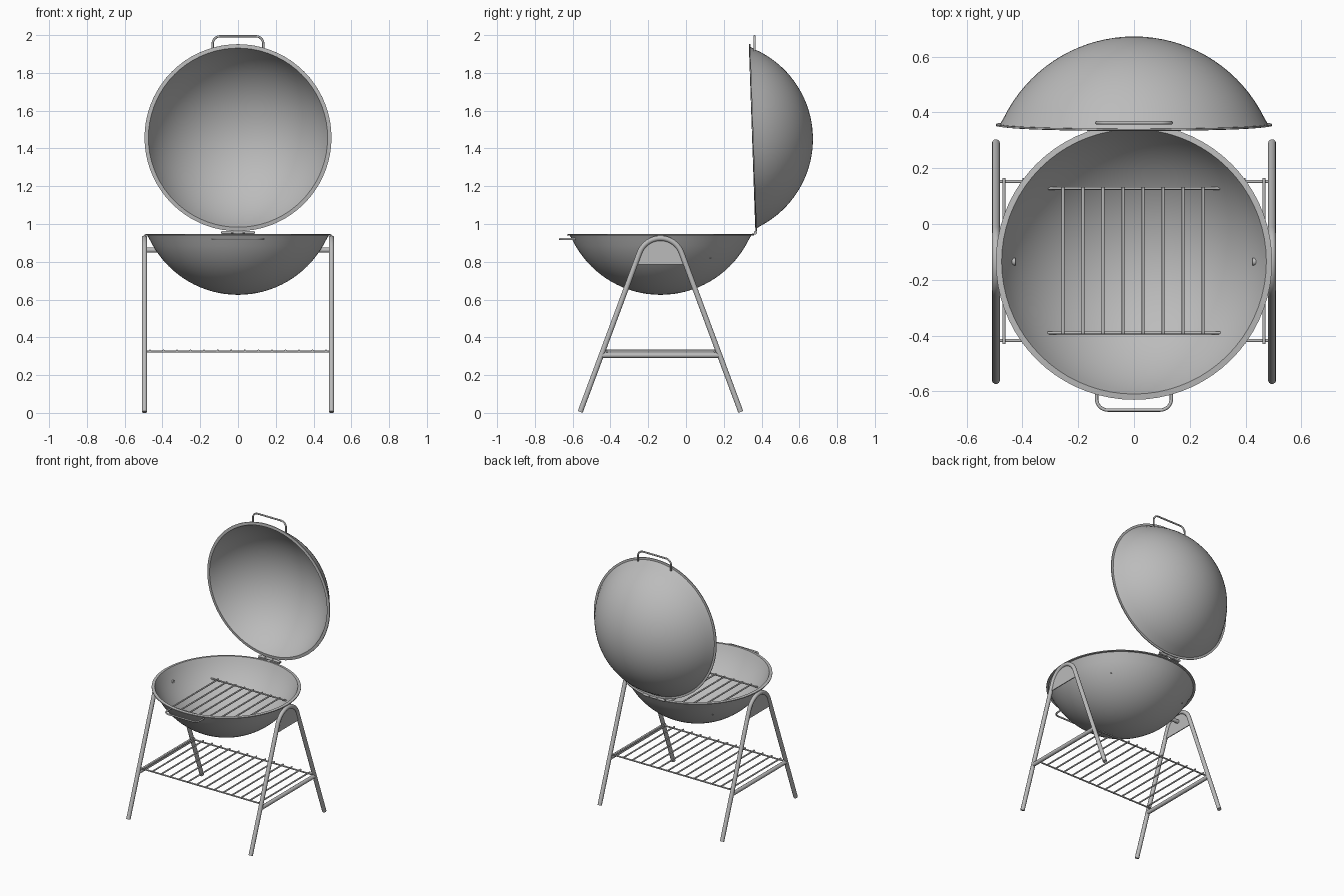
import bpy, bmesh
from math import sin, cos, sqrt, radians, pi
from mathutils import Vector, Matrix

cube = bpy.data.objects.get("Cube")
if cube:
    bpy.data.objects.remove(cube)

steel = bpy.data.materials.new("grey_steel")
steel.use_nodes = True
GREY = (0.5, 0.5, 0.5, 1)
steel.diffuse_color = GREY
steel.node_tree.nodes["Principled BSDF"].inputs["Base Color"].default_value = GREY

CY = -0.135       # depth position of bowl and leg centre
RIM_Z = 0.945     # bowl rim height
LEG_X = 0.495


def finish(obj):
    obj.data.materials.clear()
    obj.data.materials.append(steel)
    bpy.ops.object.select_all(action='DESELECT')
    obj.select_set(True)
    bpy.context.view_layer.objects.active = obj
    bpy.ops.object.shade_smooth_by_angle(angle=radians(40))
    return obj


def from_bmesh(name, bm):
    bmesh.ops.recalc_face_normals(bm, faces=bm.faces)
    mesh = bpy.data.meshes.new(name)
    bm.to_mesh(mesh)
    bm.free()
    obj = bpy.data.objects.new(name, mesh)
    bpy.context.collection.objects.link(obj)
    return finish(obj)


def tubes(name, paths, radius):
    """Round capped tubes along one or more point paths."""
    curve = bpy.data.curves.new(name, 'CURVE')
    curve.dimensions = '3D'
    curve.bevel_depth = radius
    curve.bevel_resolution = 3
    curve.use_fill_caps = True
    for path in paths:
        spline = curve.splines.new('POLY')
        spline.points.add(len(path) - 1)
        for point, co in zip(spline.points, path):
            point.co = (*co, 1)
    obj = bpy.data.objects.new(name, curve)
    bpy.context.collection.objects.link(obj)
    bpy.ops.object.select_all(action='DESELECT')
    obj.select_set(True)
    bpy.context.view_layer.objects.active = obj
    bpy.ops.object.convert(target='MESH')
    return finish(bpy.context.object)


def arc(cx, cy, r, start, end, steps):
    angles = [radians(start + (end - start) * i / steps) for i in range(steps + 1)]
    return [(cx + r * cos(a), cy + r * sin(a)) for a in angles]


def shell(name, matrix):
    """Thin spherical bowl with a flat lip, opening along local +z."""
    radius, depth, wall, steps = 0.48, 0.32, 0.006, 18
    ball = (radius ** 2 + depth ** 2) / (2 * depth)
    zc = ball - depth
    low = -90
    high = -math_angle(zc, ball)
    outer = arc(0, zc, ball, low, high, steps)
    inner = arc(0, zc, ball - wall, high, low, steps)
    profile = outer[:-1] + [(radius, -wall), (LEG_X, -wall), (LEG_X, 0)] + inner
    bm = bmesh.new()
    verts = [bm.verts.new((max(r, 0), 0, z)) for r, z in profile]
    edges = [bm.edges.new(pair) for pair in zip(verts, verts[1:])]
    bmesh.ops.spin(bm, geom=verts + edges, axis=(0, 0, 1), cent=(0, 0, 0),
                   steps=72, angle=2 * pi, use_duplicate=False)
    bmesh.ops.remove_doubles(bm, verts=bm.verts, dist=0.0002)
    bm.transform(matrix)
    return from_bmesh(name, bm)


def math_angle(height, ball):
    return Vector((sqrt(ball ** 2 - height ** 2), height)).angle(Vector((1, 0))) * 180 / pi


# Bowl and opened lid share one shell
shell("bowl", Matrix.Translation((0, CY, RIM_Z)))
shell("lid", Matrix.Translation((0, 0.352, 1.457)) @ Matrix.Rotation(radians(92), 4, 'X'))

# Handles: U shape in (x, outward distance)
W, R = 0.134, 0.04


def handle(reach):
    right = [(W, 0)] + arc(W - R, reach - R, R, 0, 90, 8)
    return right + [(-x, d) for x, d in reversed(right)]


tubes("bowl_handle", [[(x, -0.585 - d, 0.92) for x, d in handle(0.082)]], 0.006)
tubes("lid_handle", [[(x, 0.363, 1.915 + d) for x, d in handle(0.079)]], 0.006)

# Hinge: barrel knuckles with a leaf on each shell
tubes("hinge_barrel", [[(x - 0.024, 0.368, 0.955), (x + 0.024, 0.368, 0.955)]
                       for x in (-0.06, 0, 0.06)], 0.009)
tubes("hinge_pin", [[(-0.09, 0.368, 0.955), (0.09, 0.368, 0.955)]], 0.005)
bm = bmesh.new()
for x in (-0.05, 0.05):
    place = Matrix.Translation((x, 0.36, 0.948)) @ Matrix.Diagonal((0.07, 0.02, 0.006, 1))
    bmesh.ops.create_cube(bm, size=1, matrix=place)
from_bmesh("hinge_leaves", bm)

# Leg arches: slanted legs joined by a rounded top
arch = arc(0, 0.806, 0.119, 20.4, 159.6, 20)
leg_path = [(0.425, 0.005)] + arch + [(-0.425, 0.005)]
PLATE_Z = 0.785
gusset = [(0.134, PLATE_Z)] + arch + [(-0.134, PLATE_Z)]
BAR_Z, BAR_HALF = 0.305, 0.313
for side, s in (("left", 1), ("right", -1)):
    x = s * LEG_X
    tubes(side + "_leg_arch", [[(x, CY + y, z) for y, z in leg_path]], 0.0145)
    tubes(side + "_lower_crossbar",
          [[(x, CY - BAR_HALF, BAR_Z), (x, CY + BAR_HALF, BAR_Z)]], 0.0145)
    tubes(side + "_bowl_bolt", [[(s * 0.425, CY, 0.862), (x, CY, 0.862)]], 0.014)
    bm = bmesh.new()
    face = bm.faces.new([bm.verts.new((x - 0.003, CY + y, z)) for y, z in gusset])
    grown = bmesh.ops.extrude_face_region(bm, geom=[face])["geom"]
    bmesh.ops.translate(bm, vec=(0.006, 0, 0),
                        verts=[v for v in grown if isinstance(v, bmesh.types.BMVert)])
    from_bmesh(side + "_arch_plate", bm)


def grate(name, rail_half, rail_ys, z, first_x, count, overhang):
    """Two rails along x carrying evenly spaced bars along y."""
    rod, pitch = 0.0055, 0.0717
    front, back = rail_ys
    tubes(name + "_rails", [[(-rail_half, y, z), (rail_half, y, z)] for y in rail_ys], rod)
    xs = [first_x + pitch * i for i in range(count)]
    tubes(name + "_bars", [[(x, front - overhang, z + 0.006), (x, back + overhang, z + 0.006)]
                           for x in xs], rod)


grate("cooking_grate", 0.31, (-0.39, 0.128), 0.822, -0.254, 8, 0.004)
grate("lower_shelf", 0.49, (-0.418, 0.152), 0.324, -0.466, 14, 0.012)
